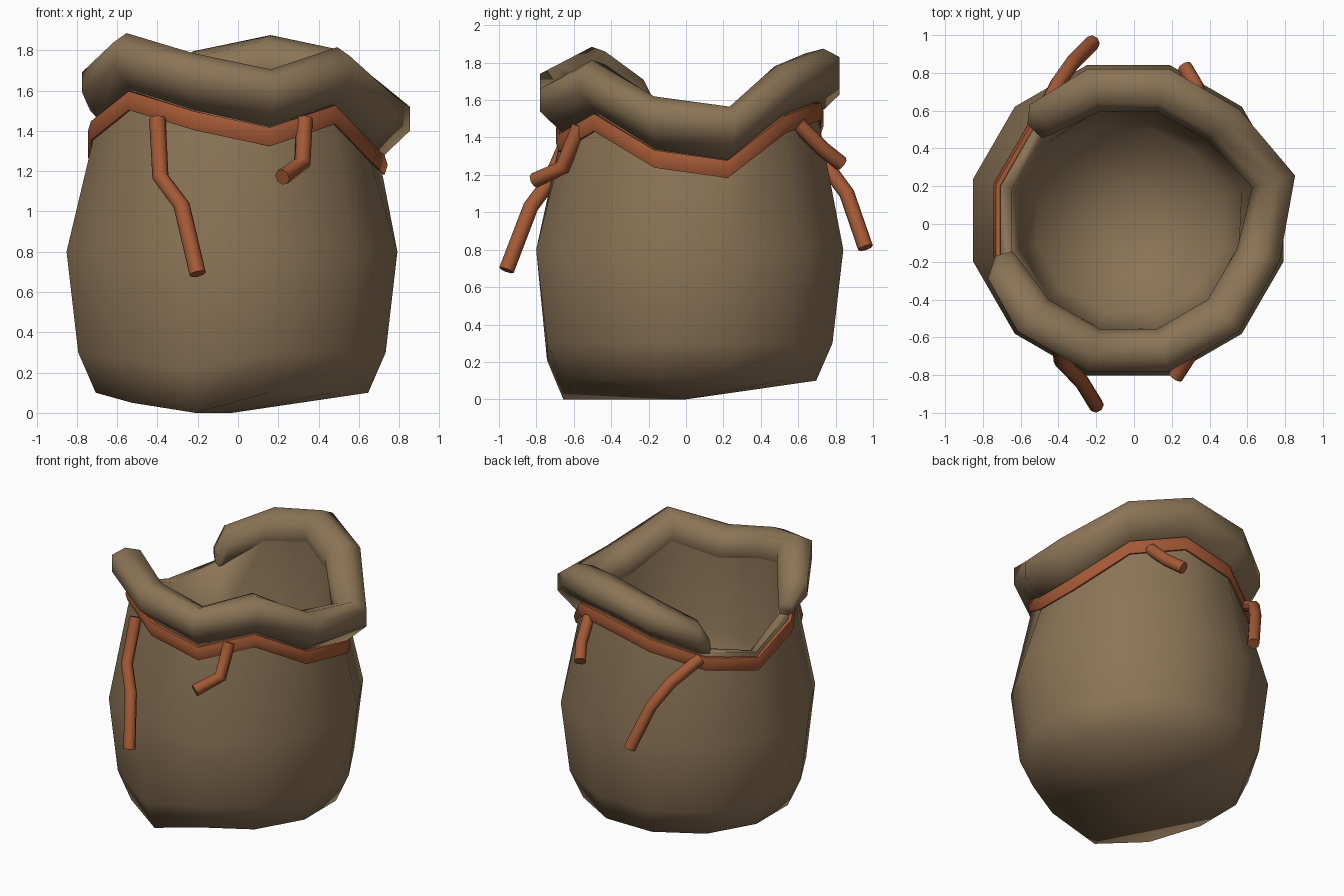
import bpy, bmesh, math
from mathutils import Vector

if "Cube" in bpy.data.objects:
    bpy.data.objects.remove(bpy.data.objects["Cube"])


def material(name, rgb):
    m = bpy.data.materials.new(name)
    m.diffuse_color = (*rgb, 1)
    m.use_nodes = True
    m.node_tree.nodes["Principled BSDF"].inputs["Base Color"].default_value = m.diffuse_color
    return m


SACK = material("brown cloth", (0.262, 0.176, 0.094))
ROPE = material("rust rope", (0.37, 0.10, 0.036))

N = 12
CX, CY = -0.03, 0.02
# height of the tie line in each of the twelve directions, from 15 degrees on
TIE = [1.23, 1.47, 1.54, 1.46, 1.34, 1.27, 1.40, 1.55, 1.45, 1.37, 1.48, 1.285]


def polar(k, r, z):
    a = math.radians(15 + 30 * k)
    return Vector((CX + r * math.cos(a), CY + r * math.sin(a), z))


def tie(k):
    """Tie height at any, also fractional, column."""
    i = math.floor(k)
    f = k - i
    return TIE[i % N] * (1 - f) + TIE[(i + 1) % N] * f


def swell(k):
    # the mouth sags outward at its lowest right corner
    return 0.06 if k % N == 0 else 0.0


def loft(name, rings, mat, close_u=True, close_v=False, caps=True, tips=None, angle=62):
    """Skin a list of rings; tips = centre points closing first and last ring."""
    bm = bmesh.new()
    vs = [[bm.verts.new(p) for p in ring] for ring in rings]
    n, m = len(vs[0]), len(vs)
    for i in range(m if close_v else m - 1):
        a, b = vs[i], vs[(i + 1) % m]
        for j in range(n if close_u else n - 1):
            q = (j + 1) % n
            bm.faces.new((a[j], a[q], b[q], b[j]))
    if tips:
        for ring, tip in ((vs[0], tips[0]), (vs[-1], tips[1])):
            c = bm.verts.new(tip)
            for j in range(n):
                bm.faces.new((ring[j], ring[(j + 1) % n], c))
    elif caps and not close_v:
        bm.faces.new(vs[0])
        bm.faces.new(vs[-1])
    bmesh.ops.recalc_face_normals(bm, faces=bm.faces)
    me = bpy.data.meshes.new(name)
    bm.to_mesh(me)
    bm.free()
    me.materials.append(mat)
    ob = bpy.data.objects.new(name, me)
    bpy.context.collection.objects.link(ob)
    bpy.ops.object.select_all(action='DESELECT')
    ob.select_set(True)
    bpy.context.view_layer.objects.active = ob
    bpy.ops.object.shade_smooth_by_angle(angle=math.radians(angle))
    return ob


# Sack body: outer wall, lip, and an inner bowl hanging from the collar
foot = {7: 0.05, 8: 0.0}          # slumped front corner
low = {7: 0.27, 8: 0.21}
lip = {4: 0.08, 5: 0.07, 6: 0.08}  # low, unrolled edge at the notch
rings = [
    [polar(k, 0.70, foot.get(k, 0.10)) for k in range(N)],
    [polar(k, 0.79, low.get(k, 0.30)) for k in range(N)],
    [polar(k, 0.85, 0.80) for k in range(N)],
    [polar(k, 0.71 + swell(k), TIE[k] - 0.03) for k in range(N)],
    [polar(k, 0.70 + swell(k), TIE[k] + 0.08) for k in range(N)],
    [polar(k, (0.64 if k in lip else 0.605) + 1.4 * swell(k),
           TIE[k] + lip.get(k, 0.19)) for k in range(N)],
    [polar(k, 0.59 + 0.5 * swell(k), 1.0) for k in range(N)],
    [polar(k, 0.50, 0.62) for k in range(N)],
]
loft("sack_body", rings, SACK, tips=((CX, 0, 0), (CX, CY, 0.45)), angle=80)

# Rolled collar: runs round the mouth, tapering out at the left notch
collar = [(0.70, 0.05), (0.83, 0.17), (0.83, 0.29), (0.74, 0.335),
          (0.64, 0.31), (0.595, 0.22), (0.615, 0.06)]
stations = [(6.0, 0.4), (6.25, 0.85)] + [(k, 1.0) for k in range(7, 16)] + [(15.85, 0.85), (16.05, 0.45)]
loft("rolled_collar",
     [[polar(k, 0.66 + (r - 0.66) * s + 1.4 * swell(k), tie(k) + 0.05 + (z - 0.05) * s)
       for r, z in collar] for k, s in stations], SACK, angle=80)

# Tie rope round the neck
band = [(0.68, -0.047), (0.725, -0.047), (0.74, 0.0), (0.725, 0.047), (0.68, 0.047)]
loft("neck_rope",
     [[polar(k, r + swell(k), TIE[k] + z) for r, z in band] for k in range(N)],
     ROPE, close_v=True)


# Hanging rope ends
def rope(name, pts, radius=0.041, sides=8):
    pts = [Vector(p) for p in pts]
    rings = []
    for i, p in enumerate(pts):
        d = (pts[min(i + 1, len(pts) - 1)] - pts[max(i - 1, 0)]).normalized()
        u = d.cross(Vector((1, 0, 0))).normalized()
        v = d.cross(u)
        rings.append([p + radius * (u * math.cos(t) + v * math.sin(t))
                      for t in (2 * math.pi * s / sides for s in range(sides))])
    loft(name, rings, ROPE)


rope("front_long_rope_end", [(-0.40, -0.60, 1.46), (-0.385, -0.725, 1.17),
                             (-0.28, -0.83, 1.03), (-0.20, -0.96, 0.69)])
rope("front_short_rope_end", [(0.33, -0.57, 1.46), (0.32, -0.66, 1.24),
                              (0.22, -0.81, 1.17)])
rope("back_long_rope_end", [(-0.50, 0.55, 1.38), (-0.40, 0.75, 1.25),
                            (-0.32, 0.86, 1.10), (-0.22, 0.96, 0.81)])
rope("back_short_rope_end", [(0.36, 0.60, 1.47), (0.33, 0.73, 1.34),
                             (0.27, 0.83, 1.26)])
